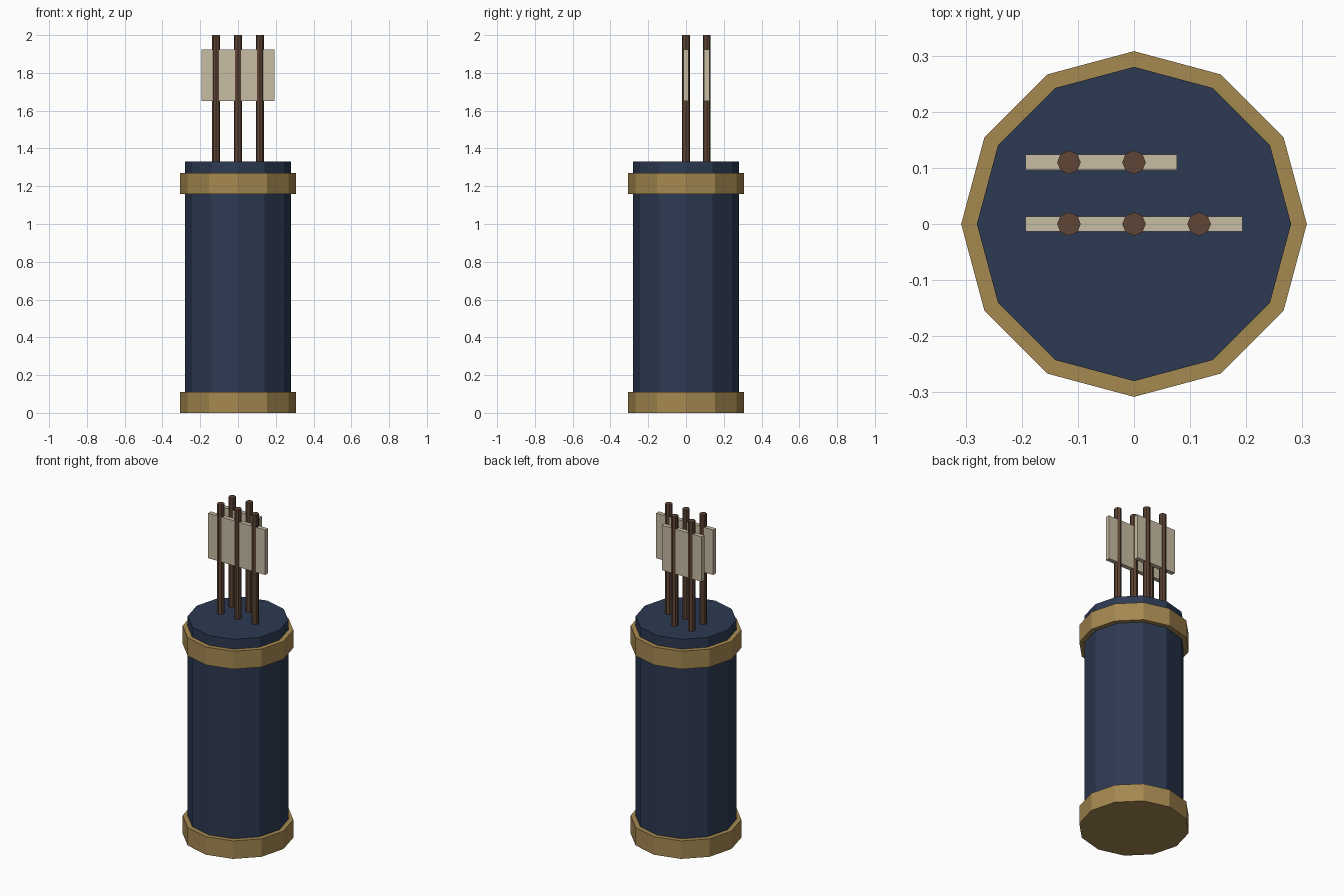
import bpy

if "Cube" in bpy.data.objects:
    bpy.data.objects.remove(bpy.data.objects["Cube"])

def material(name, rgb):
    m = bpy.data.materials.new(name)
    m.diffuse_color = (*rgb, 1)
    m.use_nodes = True
    m.node_tree.nodes["Principled BSDF"].inputs["Base Color"].default_value = m.diffuse_color
    return m

NAVY = material("navy_leather", (0.026, 0.042, 0.084))
GOLD = material("gold_trim", (0.376, 0.246, 0.080))
WOOD = material("dark_wood", (0.114, 0.060, 0.036))
CREAM = material("cream_feather", (0.578, 0.509, 0.371))

def cylinder(name, sides, radius, z0, z1, mat, x=0, y=0):
    bpy.ops.mesh.primitive_cylinder_add(vertices=sides, radius=radius, depth=z1 - z0,
                                        location=(x, y, (z0 + z1) / 2))
    ob = bpy.context.object
    ob.name = name
    ob.data.materials.append(mat)
    return ob

def box(name, size, location, mat):
    bpy.ops.mesh.primitive_cube_add(size=1, location=location)
    ob = bpy.context.object
    ob.name = name
    ob.scale = size
    bpy.ops.object.transform_apply(location=False, rotation=False, scale=True)
    ob.data.materials.append(mat)
    return ob

# Quiver tube and its two trim bands
cylinder("quiver_body", 12, 0.28, 0.02, 1.33, NAVY)
cylinder("bottom_band", 12, 0.308, 0.0, 0.11, GOLD)
cylinder("top_band", 12, 0.308, 1.16, 1.27, GOLD)

# Arrows: three in the middle row, two in the back row
spots = [(-0.116, 0), (0, 0), (0.116, 0), (-0.116, 0.11), (0, 0.11)]
for i, (x, y) in enumerate(spots, 1):
    cylinder(f"arrow_shaft_{i}", 8, 0.021, 1.25, 2.0, WOOD, x, y)
    box(f"arrow_fletching_{i}", (0.154, 0.027, 0.275), (x, y, 1.7875), CREAM)
